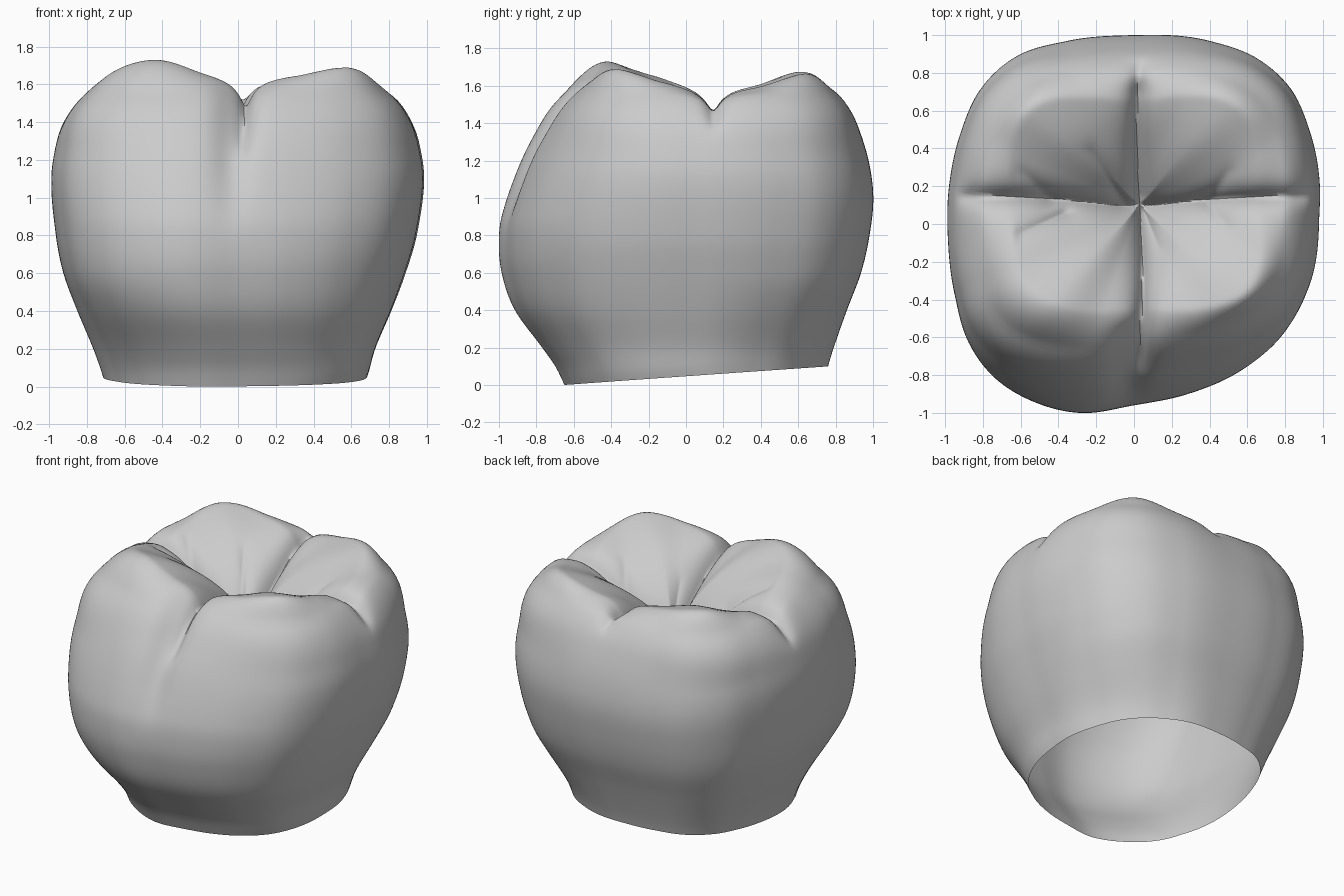
import bpy, bmesh, math
from mathutils import Vector

if "Cube" in bpy.data.objects:
    bpy.data.objects.remove(bpy.data.objects["Cube"])

N = 300                      # segments around the crown
CX, CY = 0.03, 0.11          # where the chewing grooves cross


def smooth(a, b, v):
    t = min(1, max(0, (v - a) / (b - a)))
    return t * t * (3 - 2 * t)


def curve(pts, v):
    """Smooth cubic interpolation through (key, value) pairs."""
    if v <= pts[0][0]:
        return pts[0][1]
    for i in range(len(pts) - 1):
        (x0, y0), (x1, y1) = pts[i], pts[i + 1]
        if v <= x1:
            xa, ya = pts[max(i - 1, 0)]
            xb, yb = pts[min(i + 2, len(pts) - 1)]
            h, t = x1 - x0, (v - x0) / (x1 - x0)
            m0, m1 = (y1 - ya) / (x1 - xa) * h, (yb - y0) / (xb - x0) * h
            return ((2*t**3 - 3*t*t + 1) * y0 + (t**3 - 2*t*t + t) * m0
                    + (3*t*t - 2*t**3) * y1 + (t**3 - t*t) * m1)
    return pts[-1][1]


def periodic(pts):
    """Repeat angle-keyed pairs one turn either side."""
    return sorted((a + k * math.tau, v) for k in (-1, 0, 1) for a, v in pts)


# widest outline seen from above
outline = [(0, 1), (-.35, .97), (-.62, .89), (-.81, .72), (-.92, .48), (-.98, .2),
           (-.985, -.1), (-.95, -.4), (-.88, -.65), (-.75, -.82), (-.55, -.94),
           (-.3, -1), (0, -.96), (.3, -.9), (.6, -.77), (.8, -.6), (.93, -.35),
           (.98, 0), (.985, .2), (.93, .5), (.83, .72), (.65, .88), (.4, .97)]
radius = periodic([(math.atan2(y, x), math.hypot(x, y)) for x, y in outline])

# side-wall profiles: half width by height
left = [(0, .71), (.06, .725), (.2, .775), (.4, .86), (.6, .935), (.8, .975),
        (1.1, 1), (1.3, .97), (1.4, .935), (1.5, .87), (1.55, .82)]
right = [(0, .67), (.06, .70), (.2, .74), (.4, .825), (.6, .90), (.8, .96),
         (1.1, 1), (1.3, .97), (1.4, .935), (1.5, .875), (1.55, .825)]
front = [(0, .66), (.1, .71), (.2, .78), (.4, .92), (.6, .985), (.75, 1),
         (.9, .985), (1.2, .88), (1.4, .77), (1.5, .70), (1.55, .65)]
back = [(0, .74), (.1, .76), (.2, .79), (.4, .86), (.6, .935), (.8, .98),
        (1, 1), (1.2, .975), (1.4, .91), (1.5, .855), (1.55, .815)]

# rim by direction in degrees: height, and distance out as a share of the wall
rim_data = [(0, 1.57, .8), (22, 1.59, .82), (46, 1.665, .85), (70, 1.62, .8),
            (90, 1.60, .77), (115, 1.63, .8), (140, 1.675, .86), (160, 1.6, .84),
            (180, 1.575, .8), (-155, 1.66, .78), (-131, 1.73, .75),
            (-108, 1.65, .75), (-90, 1.61, .77), (-64, 1.645, .82),
            (-41, 1.69, .87), (-20, 1.62, .84)]
ridge = periodic([(math.radians(a), z) for a, z, s in rim_data])
reach = periodic([(math.radians(a), s) for a, z, s in rim_data])

# short side fissures in the basin: start, end
fissures = [((.40, .13), (.50, .28)), ((.38, .12), (.48, .0)),
            ((-.44, .13), (-.58, .27)), ((-.36, .06), (-.6, -.05)),
            ((-.06, .12), (-.22, .38)), ((.06, .06), (.13, -.12))]


def wall_point(a, z):
    r = curve(radius, a)
    corner = math.sin(2 * a)
    if corner > 0:                               # rounder neck
        r *= 1 - .08 * corner ** 2 * (1 - smooth(.05, .6, z))
    r *= 1 + .05 * corner ** 2 * smooth(1.2, 1.55, z)    # full cusps
    x, y = r * math.cos(a), r * math.sin(a)
    return (x * curve(right if x > 0 else left, z),
            y * curve(back if y > 0 else front, z))


def groove(x, y):
    """Cross-shaped fissure with slightly wandering arms."""
    wx = CX + .015 * math.sin(4 * (CY - y))
    wy = .145 - .05 * math.exp(-(x / .35) ** 2)
    return math.exp(-abs(x - wx) / .045), math.exp(-abs(y - wy) / .05)


def side_fissure(x, y):
    best, p = 0, Vector((x, y))
    for a, b in fissures:
        a, b = Vector(a), Vector(b)
        t = min(1, max(0, (p - a).dot(b - a) / (b - a).length_squared))
        gap = (p - a.lerp(b, t)).length
        best = max(best, (1 - .6 * t) * math.exp(-gap / .045))
    return best


def wall_vertex(a, z):
    x, y = wall_point(a, z)
    z0 = .0457 + .0714 * y                       # tilted neck cut
    z = z0 + z * (1.55 - z0) / 1.55
    x, y = wall_point(a, z)
    ax, ay = groove(x, y)
    if y < 0:                                    # long front furrow
        f = math.exp(-((x + .03) / .09) ** 2) * smooth(.75, 1.3, z)
        y += .05 * f
        drop = .15 * ax * smooth(1.15, 1.5, z)
    else:
        drop = .10 * ax * smooth(1.45, 1.6, z)
    drop = max(drop, .11 * ay * smooth(1.3, 1.55, z))
    return Vector((x, y, z - drop))


def top_vertex(a, s):
    ex, ey = wall_point(a, 1.55)
    x, y = CX + (ex - CX) * s, CY + (ey - CY) * s
    d = math.atan2(ey - CY, ex - CX)
    rim, crest = curve(ridge, d), curve(reach, d)
    if s > crest:
        z = rim - (rim - 1.55) * ((s - crest) / (1 - crest)) ** 2
    else:
        t = s / crest
        z = 1.27 + (rim - 1.27) * (.55 * math.sin(t * math.pi / 2) + .45 * t)
        hump = math.sin(math.pi * t) ** 2        # cusp ridges
        z -= hump * .015 * math.cos(4 * d)
        z -= .06 * side_fissure(x, y)
    ax, ay = groove(x, y)
    if y < CY:
        ax *= .15
        y += .05 * math.exp(-((x + .03) / .09) ** 2) * smooth(.75, 1, s)
    else:
        ax *= .14 - .09 * smooth(.8, 1, s)
    ay *= .13 - .02 * smooth(.8, 1, s)
    return Vector((x, y, z - max(ax, ay)))


# crown shell, open at the neck
bm = bmesh.new()
angles = [math.tau * i / N - math.pi for i in range(N)]
rings = [[wall_vertex(a, 1.55 * k / 44) for a in angles] for k in range(45)]
rings += [[top_vertex(a, 1 - k / 48) for a in angles] for k in range(1, 47)]
grid = [[bm.verts.new(p) for p in ring] for ring in rings]
for lo, hi in zip(grid, grid[1:]):
    for i in range(N):
        j = (i + 1) % N
        bm.faces.new((lo[i], lo[j], hi[j], hi[i]))
pit = bm.verts.new((CX, CY, 1.16))
for i in range(N):
    bm.faces.new((grid[-1][i], grid[-1][(i + 1) % N], pit))

# soften the top so the ridges flow into each other
upper = [v for ring in grid[30:] for v in ring]
for _ in range(3):
    bmesh.ops.smooth_vert(bm, verts=upper, factor=.4, use_axis_x=True,
                          use_axis_y=True, use_axis_z=True)

# seat the neck on the ground
low = min(v.co.z for v in bm.verts)
bmesh.ops.translate(bm, verts=bm.verts, vec=(0, 0, -low))
mesh = bpy.data.meshes.new("tooth_crown")
bm.to_mesh(mesh)
bm.free()
crown = bpy.data.objects.new("tooth_crown", mesh)
bpy.context.collection.objects.link(crown)

enamel = bpy.data.materials.new("light grey enamel")
enamel.diffuse_color = (.6, .6, .6, 1)
enamel.use_nodes = True
enamel.node_tree.nodes["Principled BSDF"].inputs["Base Color"].default_value = enamel.diffuse_color
mesh.materials.append(enamel)
bpy.context.view_layer.objects.active = crown
crown.select_set(True)
bpy.ops.object.shade_smooth_by_angle(angle=math.radians(60))
